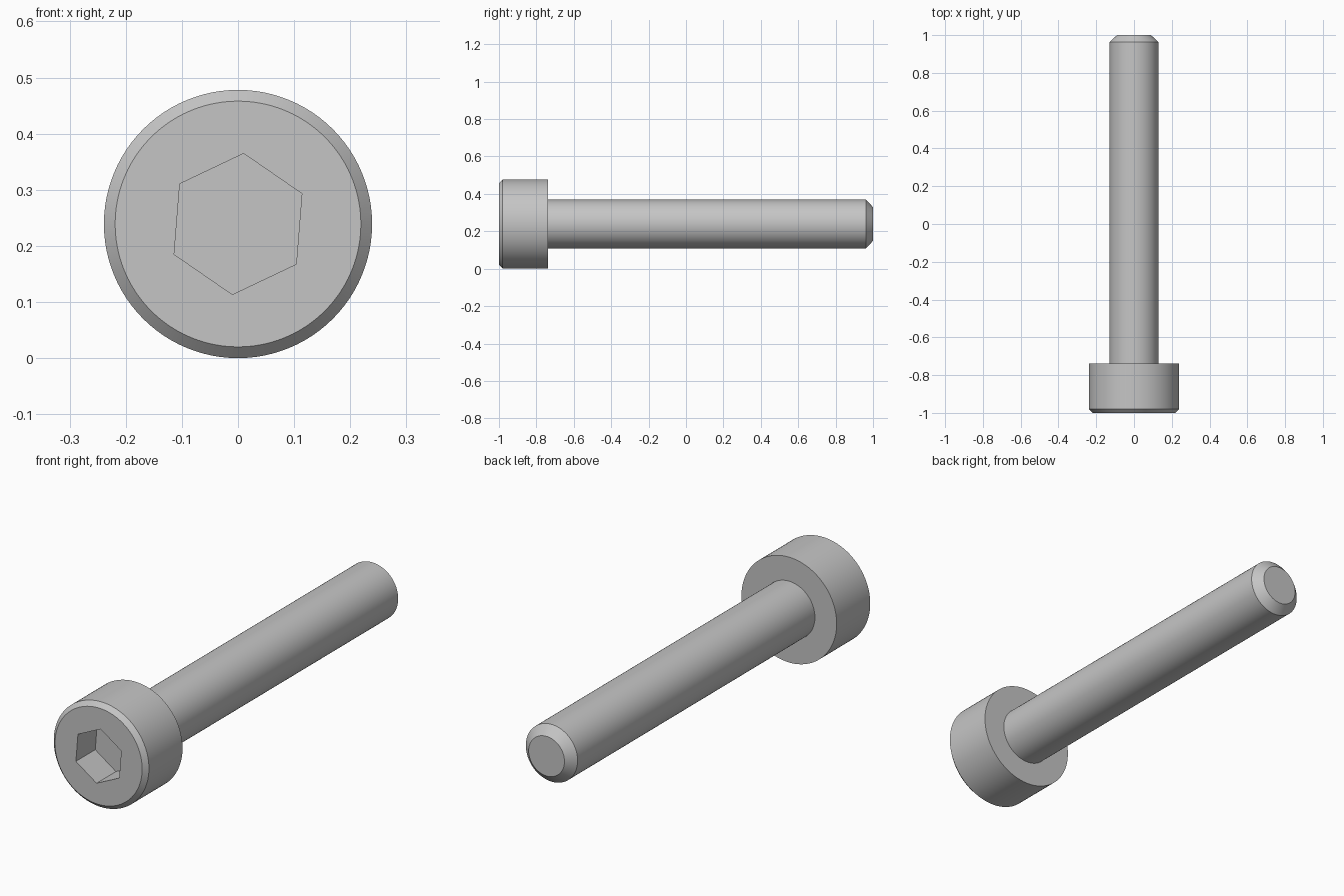
import bpy
import bmesh
from math import radians, sin, cos, tau

cube = bpy.data.objects.get("Cube")
if cube:
    bpy.data.objects.remove(cube, do_unlink=True)

AXIS_Z = 0.239
SIDES = 96

steel = bpy.data.materials.new("grey steel")
steel.use_nodes = True
grey = (0.56, 0.56, 0.56, 1)
steel.diffuse_color = grey
steel.node_tree.nodes["Principled BSDF"].inputs["Base Color"].default_value = grey

bm = bmesh.new()


def ring(radius, y, count, turn=0.0):
    """Closed loop of vertices and edges around the bolt axis."""
    angles = [turn + tau * i / count for i in range(count)]
    verts = [bm.verts.new((radius * cos(a), y, AXIS_Z + radius * sin(a))) for a in angles]
    edges = [bm.edges.new((verts[i - 1], verts[i])) for i in range(count)]
    return verts, edges


def skin(a, b):
    """Wall of quads between two loops of equal count."""
    for i in range(len(a)):
        bm.faces.new((a[i - 1], a[i], b[i], b[i - 1]))


# Turned body: chamfered head, underside, shank, chamfered tip
profile = [(0.219, -1), (0.239, -0.98), (0.239, -0.739),
           (0.13, -0.739), (0.13, 0.963), (0.09, 1)]
rings = [ring(r, y, SIDES) for r, y in profile]
for (a, _), (b, _) in zip(rings, rings[1:]):
    skin(a, b)
bm.faces.new(rings[-1][0])

# Hexagonal socket sunk into the head
turn = radians(25.4)
rim, rim_edges = ring(0.126, -1, 6, turn)
floor, _ = ring(0.126, -0.861, 6, turn)
skin(rim, floor)
bm.faces.new(floor)

# Flat head face between the chamfer and the socket rim
bmesh.ops.triangle_fill(bm, use_beauty=True, edges=rings[0][1] + rim_edges,
                        normal=(0, -1, 0))
bmesh.ops.recalc_face_normals(bm, faces=bm.faces)

mesh = bpy.data.meshes.new("socket_bolt")
bm.to_mesh(mesh)
bm.free()
mesh.materials.append(steel)
bolt = bpy.data.objects.new("socket_bolt", mesh)
bpy.context.collection.objects.link(bolt)

# Smooth round walls with crisp chamfer and socket edges
bpy.ops.object.select_all(action="DESELECT")
bolt.select_set(True)
bpy.context.view_layer.objects.active = bolt
bpy.ops.object.shade_smooth_by_angle(angle=radians(25))
